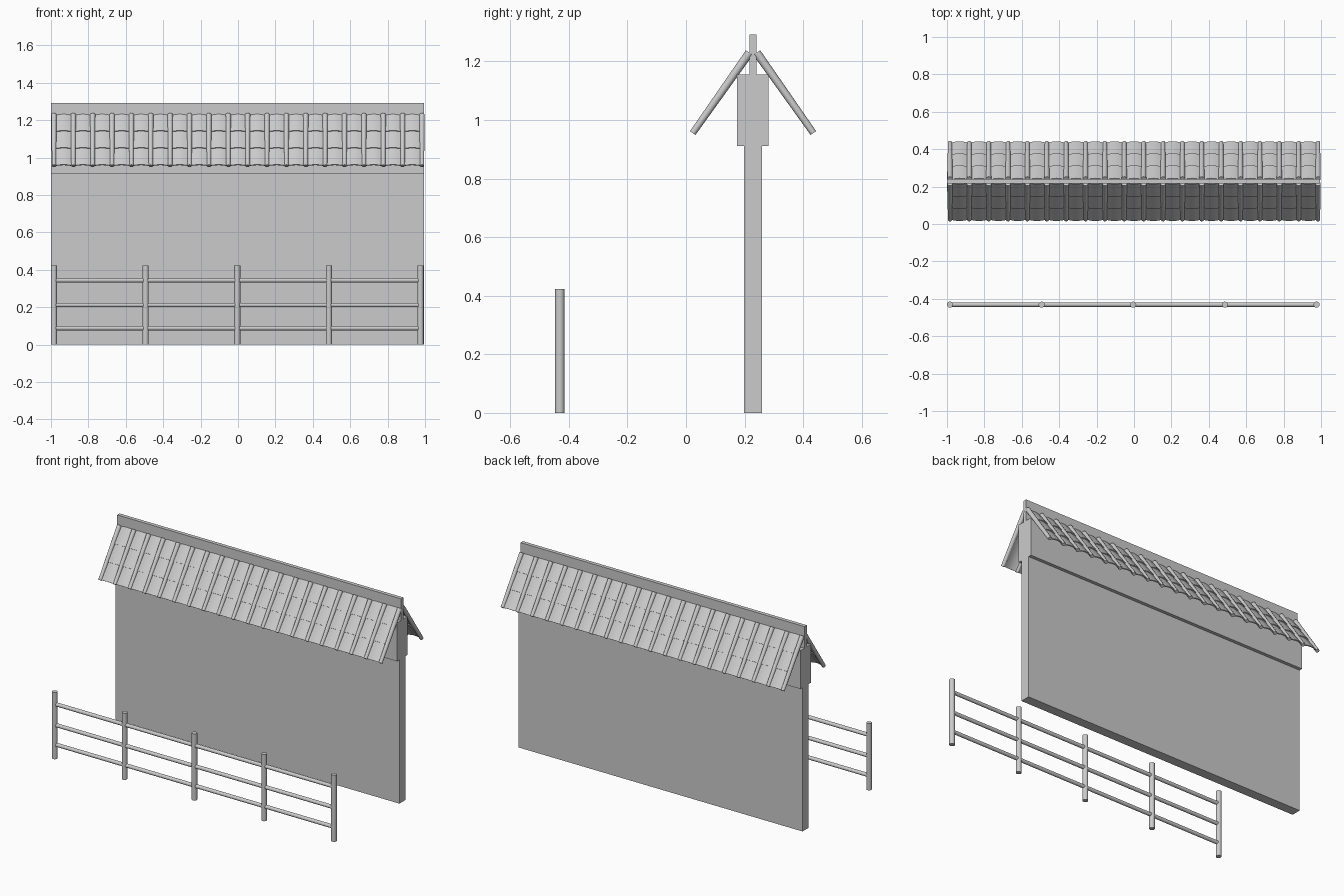
import bpy, bmesh, math
from mathutils import Vector

if "Cube" in bpy.data.objects:
    bpy.data.objects.remove(bpy.data.objects["Cube"])

MID_Y = 0.229            # centre plane of wall and roof
FENCE_Y = -0.431


def finish(name, bm, smooth=False):
    bmesh.ops.recalc_face_normals(bm, faces=bm.faces)
    me = bpy.data.meshes.new(name)
    bm.to_mesh(me)
    bm.free()
    ob = bpy.data.objects.new(name, me)
    bpy.context.collection.objects.link(ob)
    if smooth:
        bpy.ops.object.select_all(action='DESELECT')
        ob.select_set(True)
        bpy.context.view_layer.objects.active = ob
        bpy.ops.object.shade_smooth_by_angle(angle=math.radians(40))
    return ob


def box(name, x0, x1, y0, y1, z0, z1):
    bm = bmesh.new()
    bmesh.ops.create_cube(bm, size=1)
    for v in bm.verts:
        v.co = Vector((x0 if v.co.x < 0 else x1,
                       y0 if v.co.y < 0 else y1,
                       z0 if v.co.z < 0 else z1))
    return finish(name, bm)


def rod(bm, a, b, ra, rb, sides):
    a, b = Vector(a), Vector(b)
    d = b - a
    r = bmesh.ops.create_cone(bm, cap_ends=True, segments=sides,
                              radius1=ra, radius2=rb, depth=d.length)
    q = Vector((0, 0, 1)).rotation_difference(d)
    for v in r['verts']:
        v.co = q @ v.co + (a + b) / 2


# Wall, thicker top beam and ridge board
box("wall", -1, 0.994, 0.198, 0.26, 0, 0.912)
box("top_beam", -1, 0.994, 0.174, 0.281, 0.912, 1.155)
box("ridge_board", -1, 0.994, 0.216, 0.24, 1.155, 1.292)

# Tiled roof slopes
COLS, ROWS = 19, 3
PITCH = 1.968 / COLS
TOP_OFF, TOP_Z, LENGTH = 0.0125, 1.23, 0.334


def slope_point(side, x, s, n):
    """x along the wall, s down the slope, n out of the slope"""
    out = TOP_OFF + 0.576 * s + 0.817 * n
    return Vector((x, MID_Y + side * out, TOP_Z - 0.817 * s + 0.576 * n))


for side, label in ((-1, "front"), (1, "back")):
    pans = bmesh.new()
    row_len = LENGTH / ROWS
    for c in range(COLS):
        for r in range(ROWS):
            s0 = max(0, r * row_len - 0.015)
            s1 = (r + 1) * row_len
            grid = []
            for i in range(7):                   # curved section of one tile
                t = i / 6
                x = -0.984 + (c + t) * PITCH
                arch = 0.010 * math.sin(math.pi * t)
                loop = [(s0, -0.011), (s1, -0.006), (s1, 0.0), (s0, -0.006)]
                grid.append([pans.verts.new(slope_point(side, x, s, n + arch))
                             for s, n in loop])
            for p, q in zip(grid, grid[1:]):
                for k in range(4):
                    m = (k + 1) % 4
                    pans.faces.new((p[k], p[m], q[m], q[k]))
            pans.faces.new(grid[0])
            pans.faces.new(grid[-1][::-1])
    finish(label + "_pan_tiles", pans, True)

    covers = bmesh.new()
    for c in range(COLS + 1):
        x = -0.984 + c * PITCH
        rod(covers, slope_point(side, x, 0, 0),
            slope_point(side, x, LENGTH + 0.002, 0.0), 0.0145, 0.0115, 10)
    finish(label + "_cover_tiles", covers, True)

# Fence posts and rails
posts = bmesh.new()
for i in range(5):
    x = -0.984 + i * 0.49
    rod(posts, (x, FENCE_Y, 0), (x, FENCE_Y, 0.423), 0.0165, 0.0165, 12)
finish("fence_posts", posts, True)

rails = bmesh.new()
for z in (0.088, 0.212, 0.344):
    rod(rails, (-0.984, FENCE_Y, z), (0.976, FENCE_Y, z), 0.012, 0.012, 10)
finish("fence_rails", rails, True)
